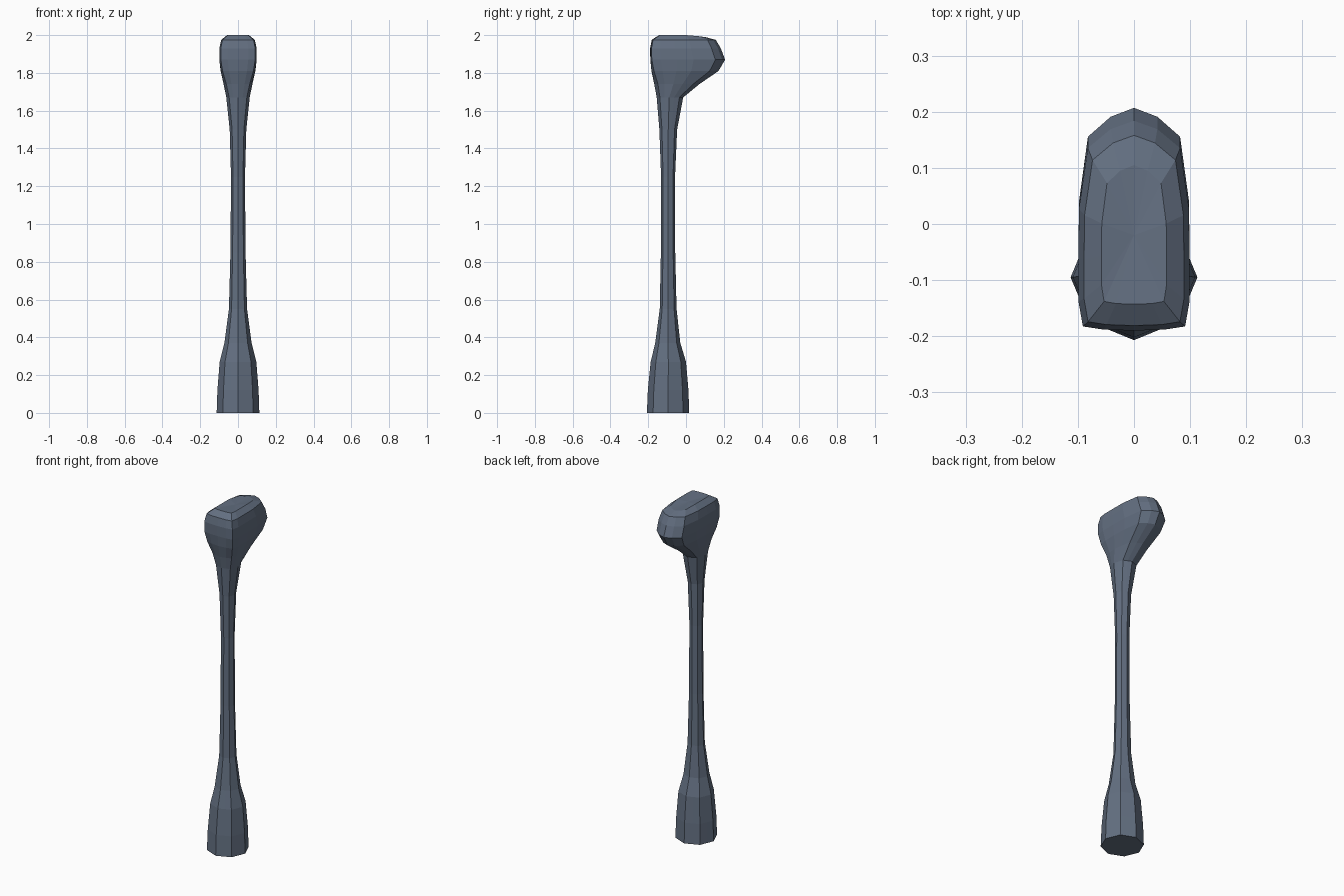
import bpy, bmesh, math

if "Cube" in bpy.data.objects:
    bpy.data.objects.remove(bpy.data.objects["Cube"])

mat = bpy.data.materials.new("slate blue grey")
mat.diffuse_color = (0.125, 0.16, 0.22, 1)
mat.use_nodes = True
mat.node_tree.nodes["Principled BSDF"].inputs["Base Color"].default_value = mat.diffuse_color

# Half outlines (x >= 0) running front to back, normalised to -1..1
def octagon(i):
    a = math.radians(-90 + 45 * (i // 2))
    b = math.radians(-90 + 45 * ((i + 1) // 2))
    return ((math.cos(a) + math.cos(b)) / 2, (math.sin(a) + math.sin(b)) / 2)

HEAD = [(0, -1), (.55, -.99), (.92, -.96), (1, -.72), (1, -.3),
        (.99, .16), (.83, .74), (.42, .92), (0, 1)]

# z, half width, front y, back y, blend from octagon to head outline
RINGS = [
    (0.00, .113, -.207, .017, 0), (0.12, .109, -.202, .013, 0),
    (0.27, .097, -.187, 0.0, 0), (0.37, .072, -.163, -.030, 0),
    (0.55, .048, -.139, -.050, 0), (0.85, .040, -.133, -.057, 0),
    (1.25, .037, -.132, -.058, 0), (1.50, .044, -.141, -.047, 0),
    (1.67, .062, -.155, -.015, .2), (1.74, .076, -.168, .070, .5),
    (1.81, .092, -.183, .172, .85), (1.87, .099, -.189, .207, 1),
    (1.93, .099, -.190, .184, 1), (1.975, .089, -.181, .158, 1),
    (2.00, .058, -.143, .105, 1),
]

bm = bmesh.new()
loops = []
for z, w, y0, y1, t in RINGS:
    half = []
    for i in range(9):
        ox, oy = octagon(i)
        hx, hy = HEAD[i]
        x = (ox + (hx - ox) * t) * w
        y = (y0 + y1) / 2 + (oy + (hy - oy) * t) * (y1 - y0) / 2
        drop = max(0, y - .03) * .15 if z > 1.99 else 0
        half.append((x, y, z - drop))
    pts = half + [(-x, y, z) for x, y, z in half[7:0:-1]]
    loops.append([bm.verts.new(p) for p in pts])

# Shaft and head walls
for a, b in zip(loops, loops[1:]):
    for i in range(16):
        j = (i + 1) % 16
        bm.faces.new((a[i], a[j], b[j], b[i]))
# Flat foot and slightly dished top
bm.faces.new(loops[0][::-1])
c = bm.verts.new((0, -.02, 1.992))
for i in range(16):
    bm.faces.new((loops[-1][i], loops[-1][(i + 1) % 16], c))
bmesh.ops.recalc_face_normals(bm, faces=bm.faces)

me = bpy.data.meshes.new("handled_shaft")
bm.to_mesh(me)
bm.free()
me.materials.append(mat)
ob = bpy.data.objects.new("handled_shaft", me)
bpy.context.collection.objects.link(ob)
